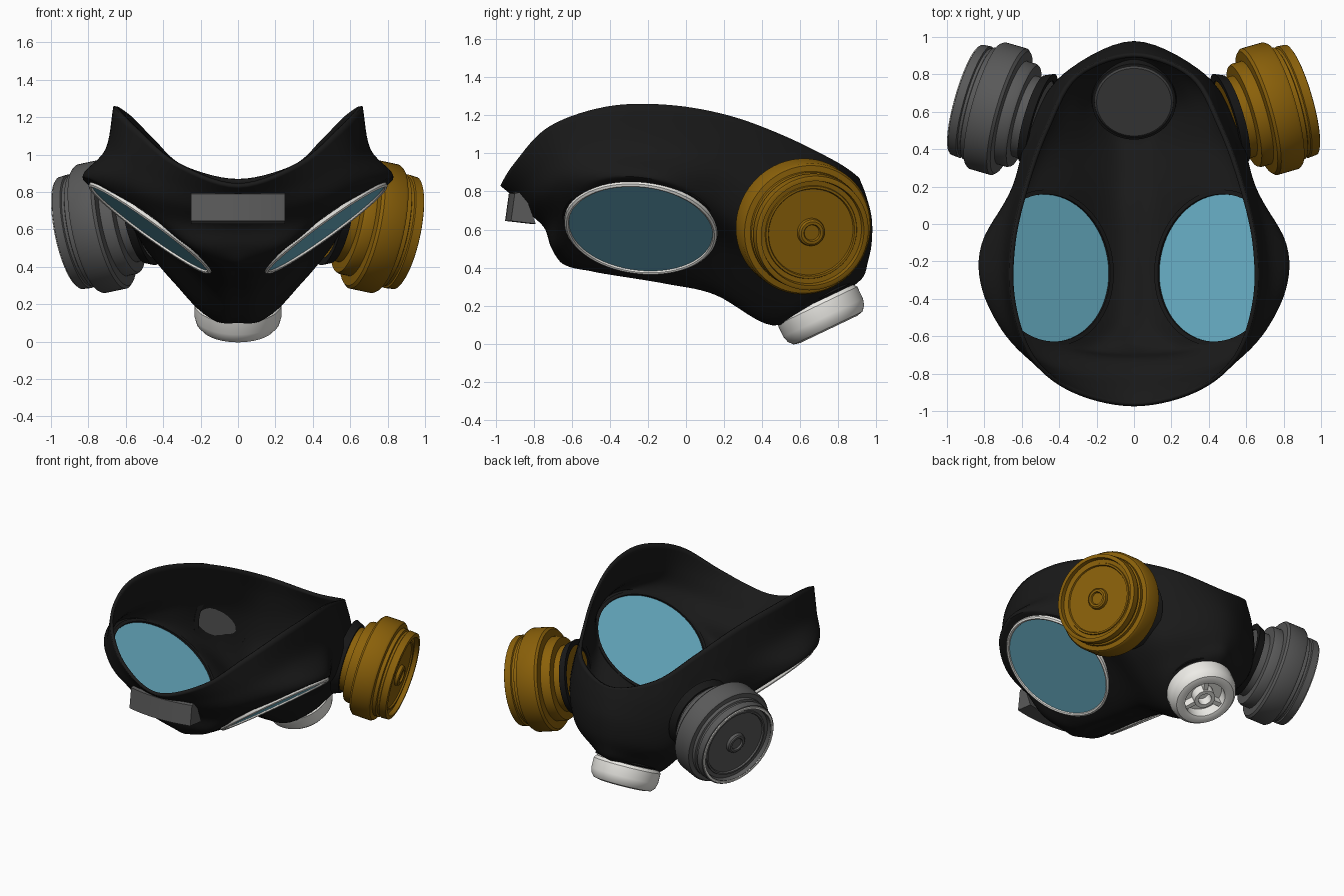
import bpy, bmesh, math
from mathutils import Vector, Matrix

if "Cube" in bpy.data.objects:
    bpy.data.objects.remove(bpy.data.objects["Cube"])


def material(name, rgb):
    m = bpy.data.materials.new(name)
    m.diffuse_color = (*rgb, 1)
    m.use_nodes = True
    m.node_tree.nodes["Principled BSDF"].inputs["Base Color"].default_value = m.diffuse_color
    return m


RUBBER = material("black_rubber", (0.010, 0.010, 0.010))
GLASS = material("teal_glass", (0.15, 0.46, 0.6))
GOLD = material("ochre_plastic", (0.26, 0.12, 0.003))
DARK = material("dark_grey_plastic", (0.10, 0.10, 0.10))
DISC = material("charcoal", (0.06, 0.06, 0.06))
WHITE = material("off_white", (0.85, 0.84, 0.8))


def finish(bm, name, mat=None, matrix=None, recalc=True):
    if recalc:
        bmesh.ops.recalc_face_normals(bm, faces=bm.faces)
    me = bpy.data.meshes.new(name)
    bm.to_mesh(me)
    bm.free()
    ob = bpy.data.objects.new(name, me)
    bpy.context.collection.objects.link(ob)
    if mat:
        me.materials.append(mat)
    if matrix:
        ob.matrix_world = matrix
    return ob


def frame(loc, axis):
    q = Vector(axis).to_track_quat('Z', 'Y')
    return Matrix.Translation(loc) @ q.to_matrix().to_4x4()


def lathe(name, profile, matrix, mat=None, closed=False, steps=64):
    """Turn (radius, height) points around the local z axis."""
    bm = bmesh.new()
    vs = [bm.verts.new((r, 0, t)) for r, t in profile]
    es = [bm.edges.new(p) for p in zip(vs, vs[1:])]
    if closed:
        es.append(bm.edges.new((vs[-1], vs[0])))
    bmesh.ops.spin(bm, geom=vs + es, cent=(0, 0, 0), axis=(0, 0, 1),
                   angle=2 * math.pi, steps=steps)
    bmesh.ops.remove_doubles(bm, verts=bm.verts, dist=0.0005)
    return finish(bm, name, mat, matrix)


def flip(v):
    return Vector((-v.x, v.y, v.z))


def spline(before, pts, after, n):
    """Catmull-Rom through pts with given neighbours at both ends."""
    p = [before] + pts + [after]
    out = []
    for i in range(1, len(p) - 2):
        a, b, c, d = p[i - 1:i + 3]
        for k in range(n):
            t = k / n
            out.append(0.5 * (2 * b + (c - a) * t + (2 * a - 5 * b + 4 * c - d) * t * t
                              + (3 * b - a - 3 * c + d) * t ** 3))
    return out + [pts[-1]]


# Mask body: half rings from forehead to chin, rim first, keel last
rim = [(0, -.975, .83), (.33, -.9, .95), (.55, -.72, 1.14), (.655, -.42, 1.245), (.655, -.1, 1.255),
       (.58, .22, 1.2), (.47, .52, 1.09), (.31, .8, .95), (0, .91, .87)]
upper = [(0, -.905, .77), (.37, -.84, .86), (.6, -.68, .98), (.695, -.4, 1.03), (.7, -.1, 1.02),
         (.62, .22, 1.0), (.51, .53, .92), (.35, .81, .8), (0, .945, .78)]
bulge = [(0, -.83, .69), (.41, -.78, .76), (.66, -.62, .85), (.8, -.38, .9), (.815, -.12, .88),
         (.65, .2, .83), (.56, .51, .74), (.38, .8, .62), (0, .975, .66)]
outer_lens = [(0, -.745, .61), (.33, -.71, .64), (.55, -.6, .72), (.74, -.4, .83), (.75, -.08, .80),
              (.6, .2, .66), (.49, .5, .5), (.36, .78, .44), (0, .975, .53)]
mid_lens = [(0, -.71, .51), (.24, -.68, .51), (.36, -.55, .577), (.44, -.38, .614), (.45, -.1, .587),
            (.40, .18, .516), (.33, .46, .31), (.28, .73, .31), (0, .955, .43)]
nose_side = [(0, -.66, .43), (.1, -.6, .42), (.12, -.5, .4), (.14, -.36, .385), (.14, -.1, .35),
             (.14, .17, .285), (.13, .46, .12), (.19, .68, .21), (0, .93, .35)]
keel = [(0, -.6, .4), (0, -.55, .39), (0, -.45, .375), (0, -.33, .355), (0, -.1, .315),
        (0, .15, .26), (0, .45, .1), (0, .67, .205), (0, .86, .29)]
rows = []
for ring in (rim, upper, bulge, outer_lens, mid_lens, nose_side, keel):
    v = [Vector(p) for p in ring]
    rows.append(spline(flip(v[1]), v, flip(v[-2]), 7))
cols = [spline(2 * c[0] - c[1], list(c), flip(c[-2]), 6) for c in zip(*rows)]
bm = bmesh.new()
grid = [[bm.verts.new(p) for p in c] for c in cols]
for c, d in zip(grid, grid[1:]):
    for i in range(len(c) - 1):
        bm.faces.new((c[i], c[i + 1], d[i + 1], d[i]))
bm.normal_update()
low = min(bm.faces, key=lambda f: f.calc_center_median().z)
if low.normal.z > 0:
    bmesh.ops.reverse_faces(bm, faces=bm.faces)
body = finish(bm, "mask_body", RUBBER, recalc=False)
mod = body.modifiers.new("mirror", 'MIRROR')
mod.merge_threshold = 0.002
mod = body.modifiers.new("thickness", 'SOLIDIFY')
mod.thickness = 0.022
mod.offset = -1

for s, side in ((1, "right"), (-1, "left")):
    # Eyepieces: cut hole, glass, pale outer ring, rubber seat
    lens = frame((.465 * s, -.237, .613), (.586 * s, -.1, -.81))
    cutter = lathe(side + "_lens_cutter", [(0, -.08), (.4, -.08), (.4, .08), (0, .08)], lens)
    cutter.hide_render = True
    cutter.hide_viewport = True
    mod = body.modifiers.new(side + "_lens_hole", 'BOOLEAN')
    mod.operation = 'DIFFERENCE'
    mod.solver = 'EXACT'
    mod.object = cutter
    lathe(side + "_lens", [(0, -.014), (.4, -.014), (.4, .008), (0, .008)], lens, GLASS)
    lathe(side + "_lens_ring", [(.378, .004), (.381, .018), (.391, .022), (.402, .014), (.405, -.01)],
          lens, WHITE, closed=True)
    lathe(side + "_lens_seat", [(.396, -.028), (.396, -.004), (.415, -.004), (.42, -.028)],
          lens, RUBBER, closed=True)

    # Filter canisters: stepped body, grooved face, hub, lip and rubber collar
    can = frame((.895 * s, .665, .58), (.94 * s, .27, -.2))
    tint = GOLD if s > 0 else DARK
    lathe(side + "_filter", [
        (0, -.415), (.225, -.415), (.225, -.33), (.28, -.325), (.287, -.31), (.287, -.26), (.338, -.255),
        (.352, -.24), (.352, -.12), (.342, -.105), (.312, -.1), (.312, -.075), (.3, -.07),
        (.3, -.055), (.31, -.05), (.306, -.004), (.298, 0), (.28, 0), (.275, -.03), (.25, -.032),
        (.247, -.024), (.235, -.024), (.23, -.035), (0, -.035)], can, tint)
    lathe(side + "_filter_hub", [(0, -.04), (.075, -.04), (.07, -.015), (.06, -.008), (.045, -.008),
                                 (.04, -.02), (0, -.02)], can, tint)
    if s < 0:
        lathe(side + "_filter_lip", [(.281, -.006), (.283, .005), (.297, .005), (.302, -.006)], can,
              WHITE, closed=True)
    lathe(side + "_filter_collar", [(.222, -.425), (.222, -.375), (.24, -.375), (.262, -.425)],
          can, RUBBER, closed=True)

# Exhale valve under the chin, with hub and spokes
valve = frame((0, .69, .2), (0, .43, -.9))
lathe("valve_cap", [(0, -.02), (.215, -.02), (.232, 0), (.232, .07), (.222, .105), (.2, .13),
                    (.165, .138), (.14, .13), (.135, .06), (0, .06)], valve, WHITE)
lathe("valve_hub", [(.045, .05), (.045, .125), (.072, .125), (.075, .05)], valve, WHITE,
      closed=True, steps=32)
bm = bmesh.new()
for k in range(3):
    bmesh.ops.create_cube(bm, size=1, matrix=Matrix.Rotation(k * 2 * math.pi / 3, 4, 'Z')
                          @ Matrix.Translation((.105, 0, .085)) @ Matrix.Diagonal((.08, .03, .06, 1)))
finish(bm, "valve_spokes", WHITE, valve)
lathe("inner_valve_disc", [(0, -.09), (.2, -.09), (.212, -.08), (.212, -.03), (0, -.03)], valve, DISC)
lathe("inner_valve_rim", [(.21, -.088), (.21, -.03), (.23, -.03), (.224, -.084)], valve, RUBBER, closed=True)

# Curved forehead clip
bm = bmesh.new()
section = [(-.95, .645), (-.93, .79), (-.905, .795), (-.86, .74), (-.82, .63)]
loops = []
for i in range(13):
    x = -.25 + .5 * i / 12
    loops.append([bm.verts.new((x, y + .5 * x * x, z)) for y, z in section])
for a, b in zip(loops, loops[1:]):
    for i in range(5):
        bm.faces.new((a[i], b[i], b[(i + 1) % 5], a[(i + 1) % 5]))
bm.faces.new(loops[0])
bm.faces.new(loops[-1])
finish(bm, "forehead_clip", DARK)

# Smooth shading with crisp edges
for ob in bpy.context.collection.objects:
    if not ob.hide_render:
        ob.select_set(True)
        bpy.context.view_layer.objects.active = ob
bpy.ops.object.shade_smooth_by_angle(angle=math.radians(35))
